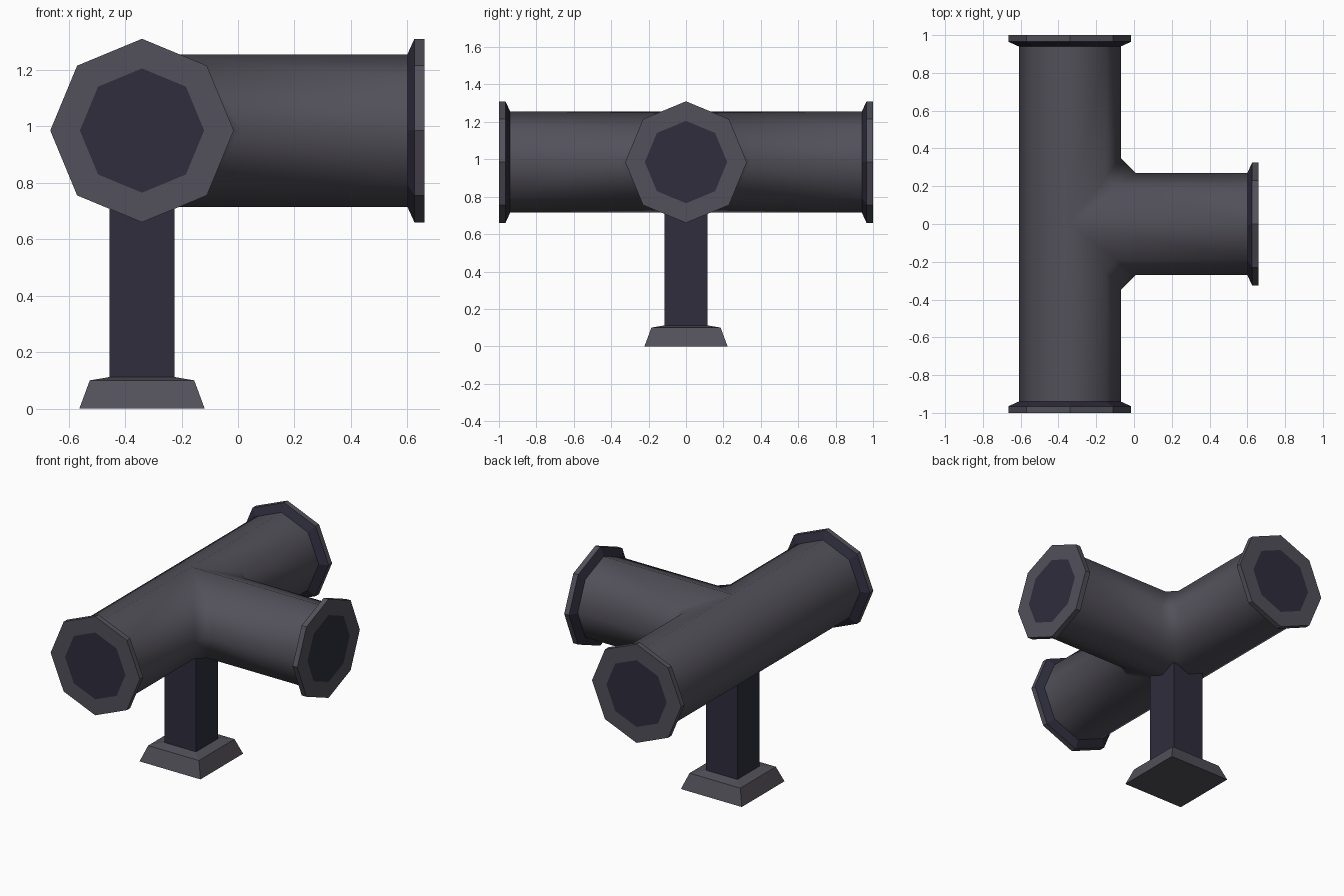
import bpy, bmesh
from math import cos, sin, pi
from mathutils import Vector

if "Cube" in bpy.data.objects:
    bpy.data.objects.remove(bpy.data.objects["Cube"])

CX, CZ, R, N = -0.34, 0.985, 0.27, 8


def material(name, rgb):
    m = bpy.data.materials.new(name)
    m.diffuse_color = (*rgb, 1)
    m.use_nodes = True
    m.node_tree.nodes["Principled BSDF"].inputs["Base Color"].default_value = m.diffuse_color
    return m


GREY = material("grey_metal", (0.085, 0.08, 0.1))
DARK = material("dark_metal", (0.028, 0.026, 0.046))


def build(name, faces, mats, smooth=False):
    """faces: list of (points, material index)"""
    bm = bmesh.new()
    for pts, mi in faces:
        f = bm.faces.new([bm.verts.new(p) for p in pts])
        f.material_index = mi
        f.smooth = smooth
    bmesh.ops.remove_doubles(bm, verts=bm.verts, dist=1e-4)
    bmesh.ops.recalc_face_normals(bm, faces=bm.faces)
    me = bpy.data.meshes.new(name)
    bm.to_mesh(me)
    bm.free()
    for m in mats:
        me.materials.append(m)
    ob = bpy.data.objects.new(name, me)
    bpy.context.collection.objects.link(ob)
    return ob


def strips(rings, mi):
    out = []
    for a, b in zip(rings, rings[1:]):
        n = len(a)
        out += [([a[i], a[(i + 1) % n], b[(i + 1) % n], b[i]], mi) for i in range(n)]
    return out


# Tee pipe: octagonal run and branch, with chamfered crotches
ANG = [2 * pi * k / N for k in range(N)]
K = 1 + 0.08 / R      # crotch chamfer grows with distance from the ridge
ring = [(R * cos(a), CZ + R * sin(a)) for a in ANG]
faces = []
for s in (-1, 1):
    end = [Vector((CX + c, s * 0.94, z)) for c, z in ring]
    joint = [Vector((CX + c, s * max(c, 0) * K, z)) for c, z in ring]
    faces += strips([end, joint], 0)
    cross = [Vector((CX + max(c, 0) * K, s * max(c, 0), z)) for c, z in ring]
    for i in (-2, -1, 0, 1):
        quad = [joint[i], joint[i + 1], cross[i + 1], cross[i]]
        if i == -2:
            quad = quad[:3]
        elif i == 1:
            quad = [quad[0], quad[1], quad[3]]
        faces.append((quad, 0))
branch_joint = [Vector((CX + abs(c) * K, c, z)) for c, z in ring]
branch_end = [Vector((0.60, c, z)) for c, z in ring]
faces += strips([branch_joint, branch_end], 0)
build("tee_pipe", faces, [GREY], smooth=True)


# Flanges: dark rear cone, grey rim and face, dark opening
def flange(name, origin, axis):
    origin, axis = Vector(origin), Vector(axis)
    side = axis.cross(Vector((0, 0, 1)))

    def loop(r, d):
        return [origin + axis * d + side * r * cos(a) + Vector((0, 0, r * sin(a))) for a in ANG]

    back, rim, front, hole = loop(R, -0.06), loop(0.325, -0.035), loop(0.325, 0), loop(0.22, 0)
    build(name, strips([back, rim], 1) + strips([rim, front, hole], 0) + [(hole, 1)], [GREY, DARK])


flange("front_flange", (CX, -1, CZ), (0, -1, 0))
flange("back_flange", (CX, 1, CZ), (0, 1, 0))
flange("branch_flange", (0.66, 0, CZ), (1, 0, 0))


# Square post and tapered foot
def square(h, z):
    return [Vector((CX + x * h, y * h, z)) for x, y in ((-1, -1), (1, -1), (1, 1), (-1, 1))]


post = [square(0.115, 0.11), square(0.115, 0.80)]
build("support_post", strips(post, 0) + [(post[1], 0)], [DARK])
foot = [square(0.222, 0), square(0.185, 0.10), square(0.115, 0.112)]
build("support_foot", strips(foot, 0) + [(foot[0], 0)], [GREY])
